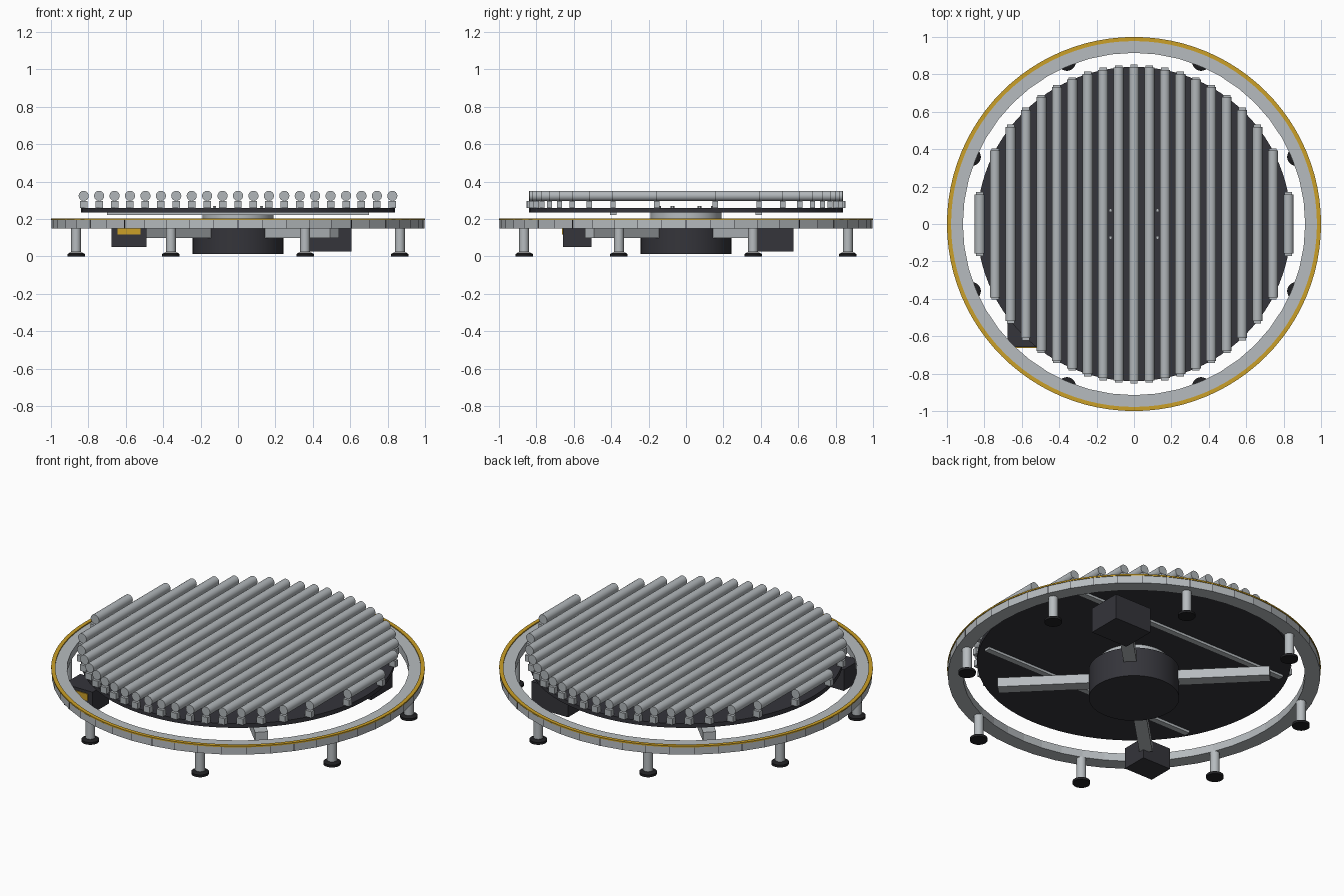
import bpy, bmesh
from math import sin, cos, pi, sqrt, radians
from mathutils import Matrix, Vector

if "Cube" in bpy.data.objects:
    bpy.data.objects.remove(bpy.data.objects["Cube"])


def material(name, r, g, b):
    m = bpy.data.materials.new(name)
    m.use_nodes = True
    m.diffuse_color = (r, g, b, 1)
    bsdf = next(n for n in m.node_tree.nodes if n.type == 'BSDF_PRINCIPLED')
    bsdf.inputs["Base Color"].default_value = (r, g, b, 1)
    return m


STEEL = material("roller steel", 0.44, 0.47, 0.49)
ALUMINIUM = material("light grey metal", 0.47, 0.50, 0.52)
CHARCOAL = material("charcoal", 0.035, 0.035, 0.043)
RUBBER = material("black rubber", 0.014, 0.014, 0.016)
YELLOW = material("safety yellow", 0.60, 0.35, 0.02)


def finish(name, bm, mat, smooth=False):
    bmesh.ops.recalc_face_normals(bm, faces=bm.faces)
    mesh = bpy.data.meshes.new(name)
    bm.to_mesh(mesh)
    bm.free()
    mesh.materials.append(mat)
    ob = bpy.data.objects.new(name, mesh)
    bpy.context.collection.objects.link(ob)
    if smooth:
        bpy.ops.object.select_all(action='DESELECT')
        ob.select_set(True)
        bpy.context.view_layer.objects.active = ob
        bpy.ops.object.shade_smooth_by_angle(angle=radians(35))
    return ob


def add_box(bm, center, size, angle=0):
    mat = (Matrix.Translation(center) @ Matrix.Rotation(angle, 4, 'Z')
           @ Matrix.Diagonal((*size, 1)))
    bmesh.ops.create_cube(bm, size=1, matrix=mat)


def add_cylinder(bm, center, r, depth, sides=24, r_top=None, rot=None):
    mat = Matrix.Translation(center) @ (rot or Matrix())
    bmesh.ops.create_cone(bm, cap_ends=True, segments=sides, radius1=r,
                          radius2=r if r_top is None else r_top,
                          depth=depth, matrix=mat)


def disc(name, r, z0, z1, mat, sides=64):
    bm = bmesh.new()
    add_cylinder(bm, (0, 0, (z0 + z1) / 2), r, z1 - z0, sides)
    return finish(name, bm, mat, True)


def ring(name, r_in, r_out, z0, z1, mat, sides, smooth):
    # sweep a rectangular section around the vertical axis
    bm = bmesh.new()
    section = [(r_in, z0), (r_out, z0), (r_out, z1), (r_in, z1)]
    loops = [[bm.verts.new((r * cos(2 * pi * i / sides), r * sin(2 * pi * i / sides), z))
              for r, z in section] for i in range(sides)]
    for i, a in enumerate(loops):
        b = loops[(i + 1) % sides]
        for k in range(4):
            bm.faces.new((a[k], b[k], b[(k + 1) % 4], a[(k + 1) % 4]))
    return finish(name, bm, mat, smooth)


def polar(r, angle, z):
    return Vector((r * cos(angle), r * sin(angle), z))


# Turntable deck
DECK_R = 0.84
disc("turntable_deck", DECK_R, 0.235, 0.26, CHARCOAL, 96)

# Rollers trimmed to the round deck, with a bracket under each end
rollers, brackets = bmesh.new(), bmesh.new()
lying = Matrix.Rotation(pi / 2, 4, 'X')
for i in range(-10, 11):
    x = i * 0.0825
    half = sqrt(DECK_R ** 2 - x ** 2)
    add_cylinder(rollers, (x, 0, 0.324), 0.027, 2 * half, 24, rot=lying)
    for side in (-1, 1):
        add_box(brackets, (x, side * (half - 0.002), 0.278), (0.04, 0.028, 0.037))
finish("rollers", rollers, STEEL, True)
finish("roller_brackets", brackets, STEEL)

# Bolts in the middle of the deck
bolts = bmesh.new()
for i in range(6):
    add_cylinder(bolts, polar(0.145, pi / 6 + i * pi / 3, 0.264), 0.01, 0.01, 6)
finish("deck_bolts", bolts, ALUMINIUM)

# Stiffener bars under the deck
bars = bmesh.new()
for side in (-1, 1):
    add_box(bars, (0, side * 0.39, 0.2285), (1.4, 0.035, 0.015))
finish("deck_stiffeners", bars, ALUMINIUM)

# Central drive drum and bearing
disc("drive_drum", 0.242, 0.012, 0.185, CHARCOAL)
disc("bearing", 0.19, 0.18, 0.236, ALUMINIUM)

# Diagonal support arms
arms = bmesh.new()
for i in range(4):
    a = pi / 4 + i * pi / 2
    add_box(arms, polar(0.465, a, 0.127), (0.53, 0.07, 0.055), a)
finish("support_arms", arms, ALUMINIUM)

# Fixed outer ring with yellow safety edge
ring("outer_ring", 0.915, 0.997, 0.15, 0.196, ALUMINIUM, 48, False)
ring("safety_edge", 0.978, 1.0, 0.194, 0.202, YELLOW, 96, True)

# Seams between the skirt panels
seams = bmesh.new()
for i in range(48):
    a = i * 2 * pi / 48
    add_box(seams, polar(0.9965, a, 0.172), (0.002, 0.004, 0.044), a)
finish("skirt_seams", seams, CHARCOAL)

# Levelling legs
legs, feet = bmesh.new(), bmesh.new()
for i in range(8):
    a = pi / 8 + i * pi / 4
    add_cylinder(legs, polar(0.937, a, 0.088), 0.026, 0.13, 20)
    add_cylinder(feet, polar(0.937, a, 0.007), 0.047, 0.014, 24)
    add_cylinder(feet, polar(0.937, a, 0.018), 0.045, 0.008, 24, 0.03)
finish("legs", legs, ALUMINIUM, True)
finish("feet", feet, RUBBER, True)

# Control box with yellow label, and gear motor box
for name, center, size in (
        ("control_box", (-0.583, -0.582, 0.112), (0.187, 0.152, 0.125)),
        ("motor_box", (0.488, 0.475, 0.101), (0.24, 0.2, 0.148))):
    bm = bmesh.new()
    add_box(bm, center, size)
    finish(name, bm, CHARCOAL)
label = bmesh.new()
add_box(label, (-0.583, -0.66, 0.137), (0.125, 0.006, 0.04))
finish("control_box_label", label, YELLOW)
